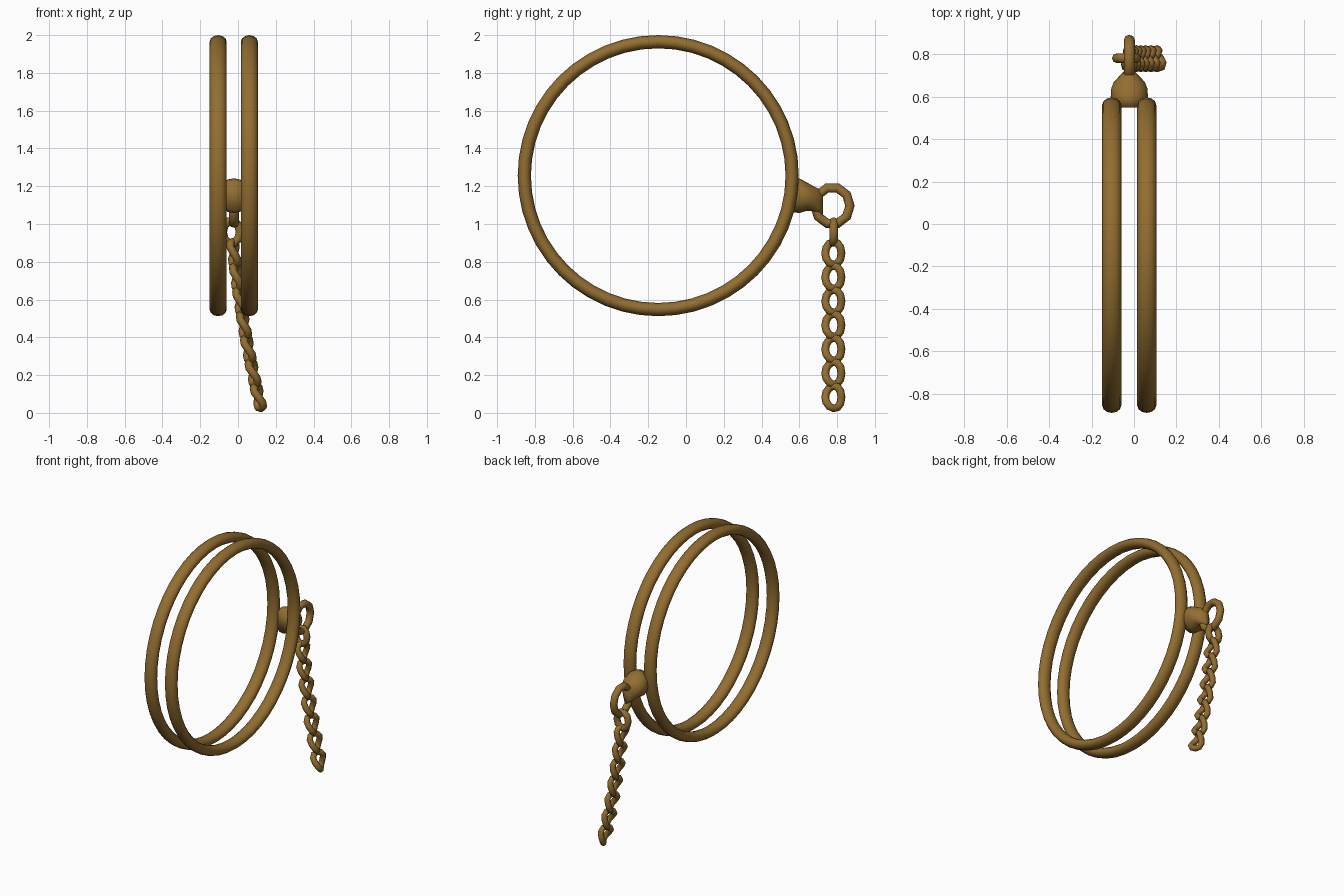
import bpy, bmesh, math
from mathutils import Vector, Matrix

if "Cube" in bpy.data.objects:
    bpy.data.objects.remove(bpy.data.objects["Cube"])

brass = bpy.data.materials.new("aged_brass")
brass.diffuse_color = (0.29, 0.155, 0.03, 1)
brass.use_nodes = True
brass.node_tree.nodes["Principled BSDF"].inputs["Base Color"].default_value = brass.diffuse_color


def loft(name, rings, closed):
    """Skin a list of vertex loops; closed joins last to first, else caps."""
    bm = bmesh.new()
    loops = [[bm.verts.new(p) for p in r] for r in rings]
    n, m = len(loops), len(loops[0])
    for i in range(n if closed else n - 1):
        a, b = loops[i], loops[(i + 1) % n]
        for j in range(m):
            k = (j + 1) % m
            bm.faces.new((a[j], a[k], b[k], b[j]))
    if not closed:
        bm.faces.new(loops[0])
        bm.faces.new(loops[-1])
    bmesh.ops.recalc_face_normals(bm, faces=bm.faces)
    for f in bm.faces:
        f.smooth = True
    me = bpy.data.meshes.new(name)
    bm.to_mesh(me)
    bm.free()
    me.materials.append(brass)
    ob = bpy.data.objects.new(name, me)
    bpy.context.collection.objects.link(ob)
    return ob


def link(name, centre, ry, rz, r_axis, r_rad, segs, sides, twist=0.0, rot=None):
    """Closed tube around the local x axis, optionally twisted like curb chain."""
    rot = rot or Matrix.Identity(3)
    step = math.tau / segs
    pts = [Vector((twist * math.sin(2 * i * step), ry * math.cos(i * step),
                   rz * math.sin(i * step))) for i in range(segs)]
    rings = []
    for i, p in enumerate(pts):
        t = (pts[(i + 1) % segs] - pts[i - 1]).normalized()
        u = Vector((1, 0, 0))
        u = (u - t * u.dot(t)).normalized()
        v = t.cross(u)
        rings.append([Vector(centre) + rot @ (
            p + u * r_axis * math.cos(math.tau * j / sides)
            + v * r_rad * math.sin(math.tau * j / sides)) for j in range(sides)])
    return loft(name, rings, True)


# Pair of large hoops
for side, x in (("left", -0.105), ("right", 0.06)):
    link("hoop_" + side, (x, -0.147, 1.256), 0.709, 0.709, 0.045, 0.035, 48, 12)

# Flared mount bridging the hoops: y, half width, half height, centre z
X = -0.022
sections = [(0.55, 0.07, 0.085, 1.15), (0.60, 0.088, 0.092, 1.15),
            (0.64, 0.085, 0.075, 1.145), (0.67, 0.073, 0.068, 1.135),
            (0.70, 0.045, 0.068, 1.12), (0.725, 0.02, 0.06, 1.11)]
loft("mount", [[Vector((X + w * math.cos(a), y, z + h * math.sin(a)))
                for a in (math.tau * j / 16 for j in range(16))]
               for y, w, h, z in sections], False)

# Eye ring on the mount
link("eye_ring", (X, 0.775, 1.097), 0.093, 0.098, 0.026, 0.025, 10, 8)

# Connecting link, turned across the eye ring
link("connecting_link", (-0.035, 0.782, 0.957), 0.046, 0.06, 0.023, 0.023, 10, 8,
     rot=Matrix.Rotation(math.pi / 2, 3, 'Z'))

# Hanging chain of twisted links, swinging towards +x
for i in range(7):
    f = i / 6
    x = -0.022 + 0.085 * f + 0.045 * f * f
    lean = -math.atan(0.12 + 0.12 * f)
    link(f"chain_link_{i + 1}", (x, 0.78, 0.845 - 0.127 * i), 0.043, 0.061,
         0.021, 0.021, 12, 8, twist=0.016, rot=Matrix.Rotation(lean, 3, 'Y'))
